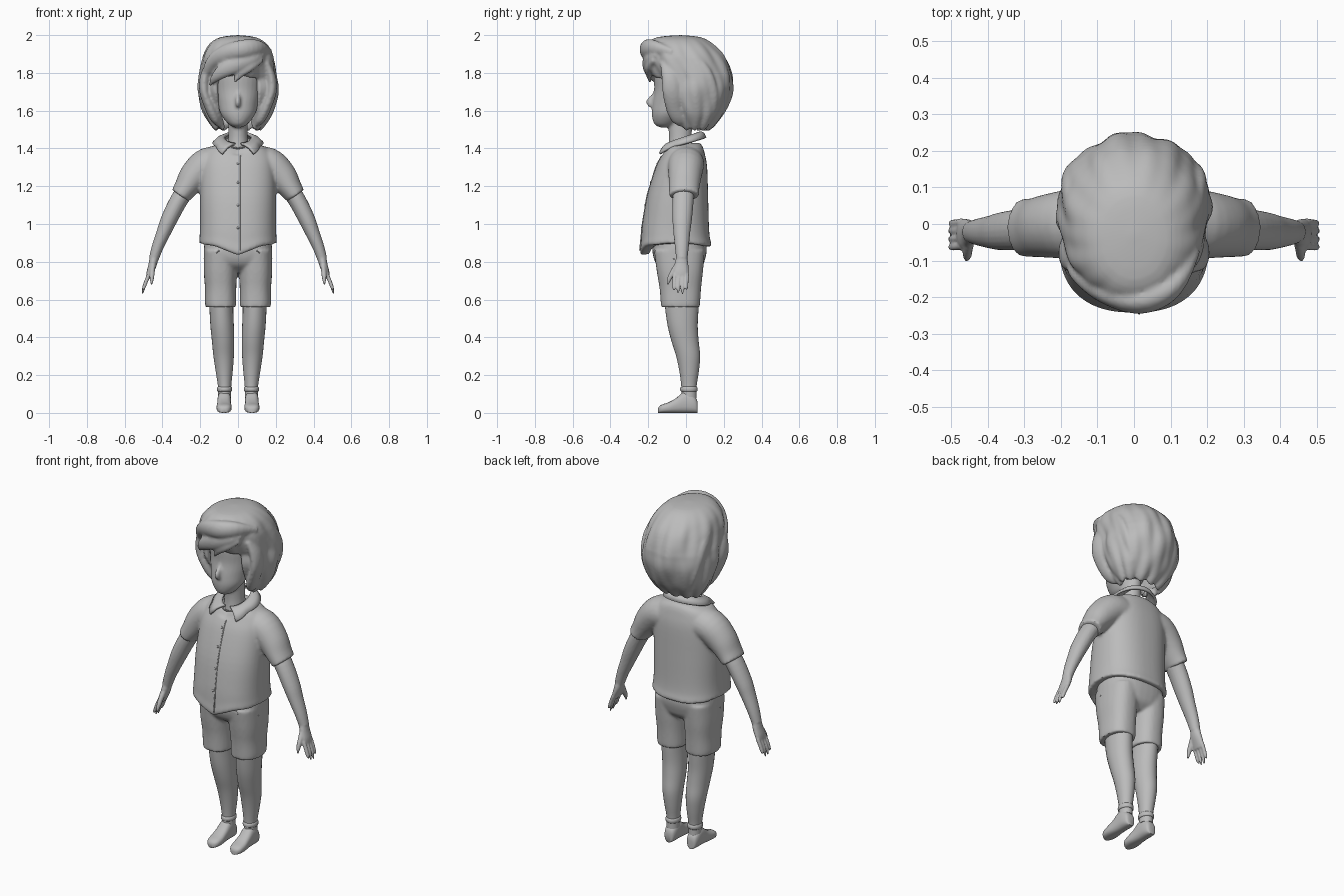
import bpy, bmesh, math
from mathutils import Vector

GREY = bpy.data.materials.new("soft grey")
GREY.diffuse_color = (0.5, 0.5, 0.5, 1)


def spline(rows, n):
    """Catmull-Rom interpolation through rows of numbers."""
    out = []
    for i in range(len(rows) - 1):
        p0, p1, p2 = rows[max(i - 1, 0)], rows[i], rows[i + 1]
        p3 = rows[min(i + 2, len(rows) - 1)]
        for k in range(n):
            t = k / n
            out.append([b + 0.5 * t * (c - a + t * (2 * a - 5 * b + 4 * c - d + t * (3 * (b - c) + d - a)))
                        for a, b, c, d in zip(p0, p1, p2, p3)])
    return out + [list(rows[-1])]


def shade(ob, angle):
    bpy.ops.object.select_all(action="DESELECT")
    bpy.context.view_layer.objects.active = ob
    ob.select_set(True)
    bpy.ops.object.shade_smooth_by_angle(angle=math.radians(angle))


def skin(name, rings, closed=True, caps=True, mirror=False, thick=0, angle=45):
    """Join rings of points into a smooth surface."""
    bm = bmesh.new()
    vs = [[bm.verts.new(p) for p in r] for r in rings]
    m = len(vs[0])
    for a, b in zip(vs, vs[1:]):
        for i in range(m if closed else m - 1):
            j = (i + 1) % m
            bm.faces.new((a[i], a[j], b[j], b[i]))
    if caps and closed:
        bm.faces.new(vs[0])
        bm.faces.new(vs[-1])
    bmesh.ops.recalc_face_normals(bm, faces=bm.faces)
    me = bpy.data.meshes.new(name)
    bm.to_mesh(me)
    bm.free()
    me.materials.append(GREY)
    ob = bpy.data.objects.new(name, me)
    bpy.context.collection.objects.link(ob)
    if thick:
        s = ob.modifiers.new("thickness", "SOLIDIFY")
        s.thickness, s.offset = thick, 0
    if mirror:
        ob.modifiers.new("mirror", "MIRROR").use_mirror_merge = False
    shade(ob, angle)
    return ob


def fuse(name, parts, voxel, rounds):
    """Melt overlapping parts into one continuous surface."""
    bpy.ops.object.select_all(action="DESELECT")
    for ob in parts:
        ob.select_set(True)
    bpy.context.view_layer.objects.active = parts[0]
    bpy.ops.object.convert(target="MESH")
    bpy.ops.object.join()
    ob = bpy.context.view_layer.objects.active
    ob.name = name
    r = ob.modifiers.new("melt", "REMESH")
    r.mode, r.voxel_size = "VOXEL", voxel
    s = ob.modifiers.new("soften", "SMOOTH")
    s.factor, s.iterations = 0.5, rounds
    bpy.ops.object.convert(target="MESH")
    shade(ob, 50)


def oval(n, e=2.0):
    """Unit superellipse."""
    f = lambda v: math.copysign(abs(v) ** (2 / e), v)
    return [(f(math.cos(2 * math.pi * i / n)), f(math.sin(2 * math.pi * i / n))) for i in range(n)]


def stack(name, rows, n=28, e=2.0, steps=4, fix=None, **kw):
    """Horizontal sections: z, centre x, half width, front y, back y."""
    rings = []
    for z, cx, rx, yf, yb in spline(rows, steps):
        ring = [Vector((cx + rx * c, (yf + yb) / 2 + (yb - yf) / 2 * s, z)) for c, s in oval(n, e)]
        rings.append([fix(p) for p in ring] if fix else ring)
    return skin(name, rings, **kw)


def tube(name, rows, n=16, steps=4, **kw):
    """Sweep along x, y, z with radius across and radius in depth."""
    pts = spline(rows, steps)
    rings = []
    for i, p in enumerate(pts):
        c = Vector(p[:3])
        t = (Vector(pts[min(i + 1, len(pts) - 1)][:3]) - Vector(pts[max(i - 1, 0)][:3])).normalized()
        d = Vector((0, 1, 0))
        d = (d - t * d.dot(t)).normalized()
        a = t.cross(d)
        rings.append([c + a * p[3] * u + d * p[4] * v for u, v in oval(n)])
    return skin(name, rings, **kw)


# Head, nose and neck
fuse("head", [
    stack("skull", [(1.512, 0, .02, -.14, -.09), (1.53, 0, .052, -.168, -.05), (1.58, 0, .09, -.181, .0),
                    (1.64, 0, .108, -.178, .06), (1.71, 0, .125, -.168, .1), (1.8, 0, .135, -.17, .13),
                    (1.9, 0, .12, -.15, .13)], n=32),
    tube("nose", [(0, -.145, 1.74, .008, .012), (0, -.163, 1.69, .01, .014), (0, -.19, 1.648, .014, .02),
                  (0, -.184, 1.632, .014, .016), (0, -.16, 1.615, .005, .005)]),
    stack("neck", [(1.37, 0, .062, -.1, .045), (1.46, 0, .052, -.09, .03), (1.56, 0, .05, -.1, .04)])], .008, 3)

# Hair shell, open around the face
HAIR = [(1.984, .004, -.034, -.026, 180), (1.973, .09, -.15, .075, 180), (1.94, .142, -.195, .135, 180),
        (1.89, .17, -.21, .185, 180), (1.84, .182, -.19, .212, 180), (1.795, .188, -.165, .226, 176),
        (1.77, .19, -.15, .23, 150), (1.7, .193, -.145, .23, 147), (1.6, .17, -.085, .19, 147),
        (1.54, .135, -.045, .145, 143), (1.515, .11, -.02, .11, 140)]
rings = []
for z, rx, yf, yb, a in spline(HAIR, 4):
    ring = []
    for i in range(97):
        th = math.radians(a) * (i / 48 - 1)
        low = min(1, max(0, (1.62 - z) / .1))
        fade = min(1, (2 - z) / .1) * min(1, (math.pi - abs(th)) / .4)
        k = 1 + fade * (.025 * math.sin(8 * th + 16 * z) + .016 * math.sin(17 * th - 11 * z))
        ring.append((rx * k * math.sin(th), (yf + yb) / 2 + (yb - yf) / 2 * k * math.cos(th),
                     z + low * .012 * math.sin(11 * th)))
    rings.append(ring)

# Swept fringe and side locks, melted into the shell
fuse("hair", [
    skin("hair_shell", rings, closed=False, thick=.032),
    tube("quiff", [(.16, -.07, 1.9, .03, .02), (.1, -.17, 1.93, .045, .035), (.02, -.208, 1.925, .05, .038),
                   (-.07, -.19, 1.9, .045, .032), (-.14, -.14, 1.85, .035, .028), (-.18, -.1, 1.77, .012, .012)]),
    tube("fringe", [(.13, -.15, 1.9, .02, .018), (.08, -.19, 1.88, .035, .025), (0, -.205, 1.85, .045, .026),
                    (-.07, -.195, 1.815, .04, .024), (-.12, -.17, 1.775, .025, .018), (-.15, -.14, 1.735, .006, .006)]),
    tube("fringe_tip", [(.13, -.17, 1.87, .012, .012), (.07, -.195, 1.84, .028, .02), (.015, -.198, 1.8, .024, .017),
                        (-.02, -.19, 1.75, .006, .006)]),
    tube("temple_lock", [(.15, -.11, 1.86, .014, .03), (.175, -.085, 1.78, .026, .045), (.178, -.075, 1.7, .026, .05),
                         (.145, -.06, 1.61, .028, .045), (.12, -.035, 1.555, .024, .04),
                         (.1, -.015, 1.52, .008, .014)], mirror=True),
    tube("crown_lock", [(.1, -.05, 1.955, .012, .015), (.155, .02, 1.9, .02, .03), (.18, .1, 1.8, .02, .035),
                        (.165, .14, 1.68, .018, .03), (.13, .14, 1.57, .008, .01)], mirror=True)], .0085, 3)


# Shirt with a pointed front hem and dipped neckline
def hem(p):
    w = max(0, min(1, (1.0 - p.z) / .12))
    if p.y < -.05:
        p.z -= w * .045 * max(0, 1 - abs(p.x) / .12)
        if p.z > 1.38:
            p.z -= .03 * max(0, 1 - abs(p.x) / .06)
    p.z += w * .015 * (abs(p.x) / .2) ** 3
    return p


SHIRT = [(.885, 0, .2, -.19, .095), (.882, 0, .206, -.24, .134), (.93, 0, .203, -.238, .126),
         (1.0, 0, .201, -.231, .121), (1.15, 0, .201, -.206, .117), (1.3, 0, .195, -.16, .112),
         (1.37, 0, .178, -.125, .1), (1.41, 0, .14, -.105, .088), (1.43, 0, .08, -.085, .072)]
fuse("shirt", [
    stack("shirt_body", SHIRT, n=48, e=2.4, fix=hem),
    tube("sleeve", [(.07, 0, 1.32, .09, .092), (.16, 0, 1.315, .09, .096), (.23, -.005, 1.255, .081, .088),
                    (.275, -.01, 1.192, .064, .081), (.304, -.01, 1.15, .055, .079)],
         n=24, mirror=True)], .0085, 6)


# Button placket and buttons
def front(z):
    for a, b in zip(SHIRT[2:], SHIRT[3:]):
        if z <= b[0]:
            return a[3] + (b[3] - a[3]) * (z - a[0]) / (b[0] - a[0])


tube("placket", [(.014, front(z) + .001, z, .003, .004) for z in (.86, .93, 1.0, 1.08, 1.15, 1.22, 1.3, 1.36)], n=8)
for z in (.98, 1.1, 1.22, 1.32):
    y = front(z) - .001
    tube("button", [(0, y, z - .007, .001, .001), (0, y, z - .004, .006, .004),
                    (0, y, z + .004, .006, .004), (0, y, z + .007, .001, .001)], n=8, steps=1)

# Folded collar and cord necklace
rows = []
for k in range(4):
    u = (0, .25, .6, 1)[k]
    ring = []
    for i in range(41):
        f = math.radians(168) * (i / 20 - 1)
        tip = max(0, (abs(f) - 2.1) / .83)
        rx, ry = .07 + .062 * u, .085 + .03 * u
        x = rx * math.sin(f) + math.copysign(.055 * u * tip, f)
        z = 1.453 + .03 * math.cos(f) - u * .028 - u * .024 * tip + .012 * math.sin(math.pi * u)
        ring.append((x, -.012 + ry * math.cos(f) - .014 * u * tip, z))
    rows.append(ring)
skin("collar", rows, closed=False, thick=.013)
cord = [(.062 * math.cos(a), -.032 + .074 * math.sin(a), 1.432 + .03 * math.sin(a), .004, .004)
        for a in (math.pi * (1.02 + .96 * i / 16) for i in range(17))]
tube("necklace", cord, n=8, steps=1)

# Arms, palms, fingers and thumbs
hand = [tube("arm", [(.24, -.008, 1.23, .05, .055), (.31, -.015, 1.13, .047, .056), (.362, -.02, 1.03, .044, .052),
                     (.392, -.022, .96, .038, .045), (.425, -.022, .88, .031, .037), (.446, -.022, .815, .026, .03)],
             n=20, mirror=True),
        tube("palm", [(.443, -.022, .83, .024, .028), (.452, -.024, .785, .022, .037), (.466, -.027, .745, .018, .042),
                      (.475, -.028, .715, .012, .04)], mirror=True)]
for y, tip in ((-.06, .65), (-.038, .632), (-.016, .63), (.005, .655)):
    hand.append(tube("finger", [(.47, y, .735, .011, .011), (.487, y - .002, .695, .0105, .0105),
                                (.498, y - .003, .665, .0095, .0095), (.506, y - .003, tip, .004, .005)],
                     n=10, steps=3, mirror=True))
hand.append(tube("thumb", [(.448, -.04, .79, .014, .016), (.454, -.066, .75, .014, .016), (.456, -.086, .715, .012, .013),
                           (.458, -.098, .68, .005, .005)], n=10, mirror=True))
fuse("arms", hand, .005, 2)

# Shorts
fuse("shorts", [
    stack("shorts_leg", [(.56, .091, .081, -.133, .073), (.585, .092, .083, -.134, .075),
                         (.66, .092, .083, -.14, .08), (.75, .093, .088, -.155, .09), (.86, .09, .09, -.17, .1)],
          e=2.4, mirror=True),
    stack("shorts_seat", [(.745, 0, .06, -.1, .05), (.775, 0, .14, -.145, .085), (.81, 0, .175, -.168, .1),
                          (.86, 0, .181, -.178, .11), (.92, 0, .175, -.175, .105)], n=36, e=2.5)], .0085, 4)
tube("pocket_trim", [(.1, -.166, .86, .004, .006), (.125, -.152, .835, .004, .006),
                     (.155, -.115, .815, .004, .006), (.176, -.06, .815, .004, .006)], n=8, mirror=True)

# Legs with ankle cuffs
stack("leg", [(.66, .09, .066, -.12, .07), (.55, .088, .063, -.11, .066), (.46, .084, .062, -.097, .062),
              (.38, .079, .059, -.077, .067), (.3, .076, .054, -.052, .075), (.22, .073, .045, -.035, .068),
              (.14, .071, .035, -.025, .056), (.08, .071, .034, -.025, .056)], mirror=True)
stack("ankle_cuff", [(.112, .071, .034, -.02, .054), (.116, .071, .039, -.03, .061), (.134, .071, .039, -.03, .061),
                     (.14, .071, .034, -.02, .054)], steps=2, mirror=True)

# Feet, swept from heel to toe
foot = [(.062, .016, .05), (.055, .028, .075), (.03, .035, .1), (-.01, .036, .112), (-.05, .037, .08),
        (-.09, .04, .057), (-.125, .036, .045), (-.142, .024, .034), (-.148, .01, .022)]
skin("foot", [[(.073 + .01 * max(0, -y) + w * c, y, h / 2 * (1 + s)) for c, s in oval(20, 2.7)]
              for y, w, h in spline(foot, 3)], mirror=True)
